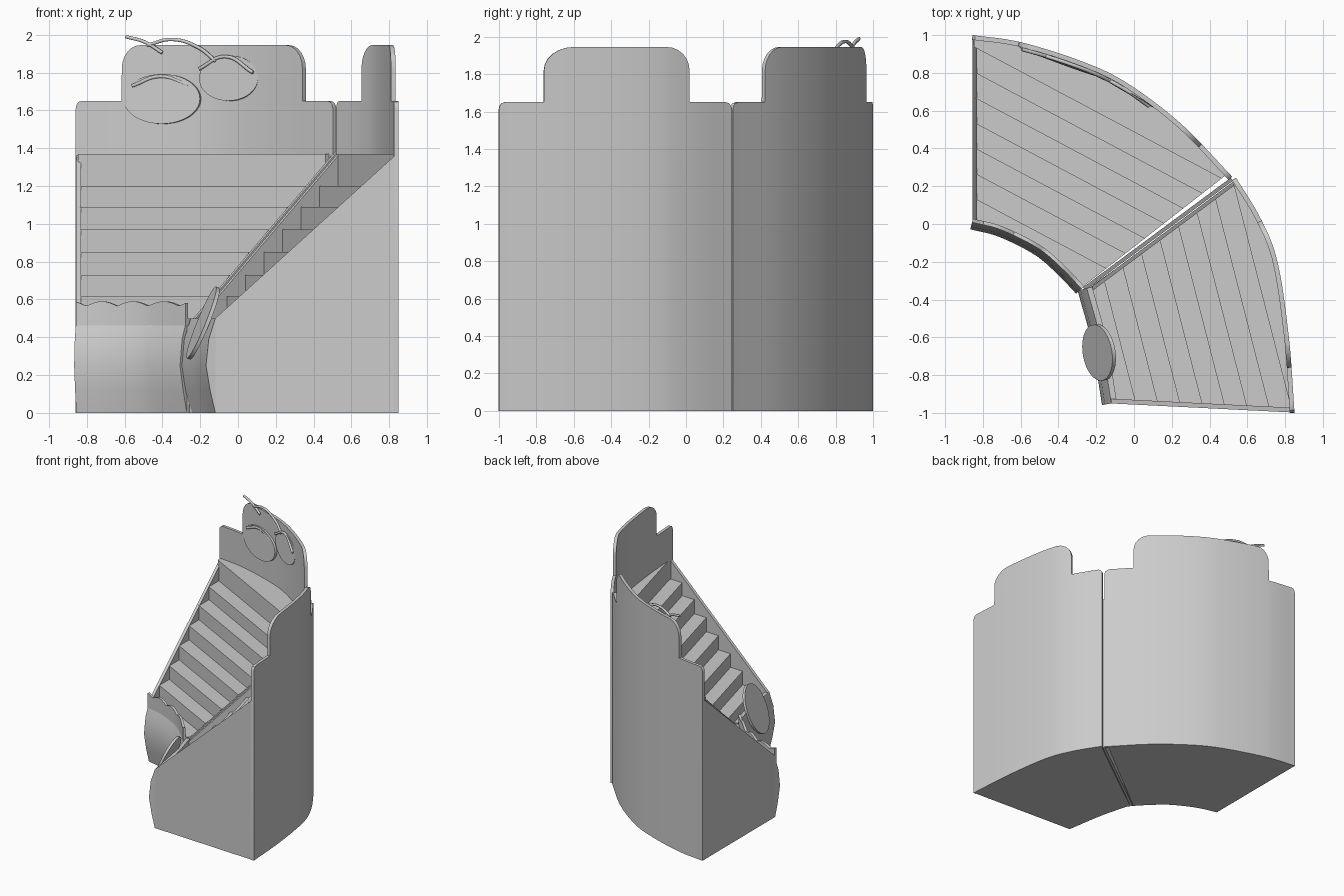
import bpy, bmesh, math
from mathutils import Vector, Matrix
from mathutils.geometry import interpolate_bezier

if "Cube" in bpy.data.objects:
    bpy.data.objects.remove(bpy.data.objects["Cube"])

CENTRE = Vector((-0.85, -0.88))


def finish(name, bm, smooth=True):
    bmesh.ops.recalc_face_normals(bm, faces=bm.faces)
    me = bpy.data.meshes.new(name)
    bm.to_mesh(me)
    bm.free()
    ob = bpy.data.objects.new(name, me)
    bpy.context.collection.objects.link(ob)
    if smooth:
        bpy.ops.object.select_all(action='DESELECT')
        ob.select_set(True)
        bpy.context.view_layer.objects.active = ob
        bpy.ops.object.shade_smooth_by_angle(angle=math.radians(30))
    return ob


class Path:
    """Smooth plan curve looked up by its x (axis 0) or y (axis 1)."""
    def __init__(self, pts, axis):
        p = [Vector(q) for q in pts]
        p = [2 * p[0] - p[1]] + p + [2 * p[-1] - p[-2]]
        self.axis, s = axis, []
        for i in range(1, len(p) - 2):
            a, b = p[i], p[i + 1]
            s += interpolate_bezier(a, a + (b - p[i - 1]) / 6, b - (p[i + 2] - a) / 6, b, 9)
        self.s = sorted([Vector(q[:2]) for q in s], key=lambda q: q[axis])
        self.lo, self.hi = self.s[0][axis], self.s[-1][axis]

    def raw(self, v):
        k = self.axis
        for a, b in zip(self.s, self.s[1:]):
            if b[k] - a[k] > 1e-7 and v <= b[k]:
                break
        return a.lerp(b, (v - a[k]) / max(b[k] - a[k], 1e-7))

    def at(self, v, inward=0.0):
        d = self.raw(min(v + .02, self.hi)) - self.raw(max(v - .02, self.lo))
        n = Vector((-d.y, d.x)).normalized()
        q = self.raw(v)
        if n.dot(CENTRE - q) < 0:
            n = -n
        return q + n * inward

    def samples(self, n, lo=None, hi=None):
        lo, hi = self.lo if lo is None else lo, self.hi if hi is None else hi
        return [lo + (hi - lo) * i / n for i in range(n + 1)]


def loft(name, rings):
    bm = bmesh.new()
    vs = [[bm.verts.new(c) for c in r] for r in rings]
    m = len(vs[0])
    for a, b in zip(vs, vs[1:]):
        for i in range(m):
            bm.faces.new((a[i], a[(i + 1) % m], b[(i + 1) % m], b[i]))
    bm.faces.new(vs[0])
    bm.faces.new(vs[-1])
    return finish(name, bm)


def curved_wall(name, path, top, z0, i0, i1, n=24):
    """Wall following a path; top is a list of (position, height)."""
    cols = list(top)
    for v in path.samples(n)[1:-1]:
        for (a, za), (b, zb) in zip(top, top[1:]):
            if a + .004 < v < b - .004:
                cols.append((v, za + (zb - za) * (v - a) / (b - a)))
    rings = []
    for v, z in sorted(cols, key=lambda c: c[0]):
        o, i = path.at(v, i0), path.at(v, i1)
        rings.append([(*o, z0), (*o, z), (*i, z), (*i, z0)])
    return loft(name, rings)


def corner(v0, v1, z0, z1, n=6):
    """Rounded corner rising from v0 towards v1."""
    return [(v1 + (v0 - v1) * math.cos(i * math.pi / 2 / n),
             z0 + (z1 - z0) * math.sin(i * math.pi / 2 / n)) for i in range(n + 1)]


def merlon_top(lo, hi, a, b, ra, rb):
    e = .001
    return (corner(lo, lo + .03, 1.61, 1.65, 3) + [(a, 1.65)]
            + corner(a + e, a + ra, 1.82, 1.945)
            + corner(b - e, b - rb, 1.82, 1.945)[::-1]
            + [(b, 1.65)] + corner(hi, hi - .03, 1.61, 1.65, 3)[::-1])


def slab(name, a, b, za, zb, t):
    a, b = Vector(a), Vector(b)
    d = (b - a).normalized()
    off = Vector((-d.y, d.x)) * t
    rings = [[(*(a + o), 0), (*(b + o), 0), (*(b + o), zb), (*(a + o), za)]
             for o in (Vector((0, 0)), off)]
    return loft(name, rings)


def stairs(name, plan, angle, top_n, run):
    """Stair profile extruded sideways, trimmed to the wedge-shaped plan."""
    heights = [.38, .50, .615, .73, .85, .97, 1.09, 1.20, 1.37]
    prof, n = [(-1.5, 0), (-1.5, heights[0])], top_n - 7 * run
    for lo, hi in zip(heights, heights[1:]):
        prof += [(n, lo), (n, hi)]
        n += run
    prof += [(1.8, heights[-1]), (1.8, 0)]
    u, w = Vector((math.cos(angle), math.sin(angle))), Vector((-math.sin(angle), math.cos(angle)))
    ob = loft(name, [[(*(u * s + w * k), z) for s, z in prof] for k in (-2, 2)])
    cut = loft(name + "_plan_cutter", [[(*q, z) for q in plan] for z in (0, 1.6)])
    mod = ob.modifiers.new("trim", 'BOOLEAN')
    mod.operation, mod.solver, mod.object = 'INTERSECT', 'EXACT', cut
    bpy.context.view_layer.objects.active = ob
    bpy.ops.object.modifier_apply(modifier=mod.name)
    bpy.data.objects.remove(cut)
    ob.data.shade_flat()


# Plan curves
outer_a = Path([(-.855, 1), (-.61, .965), (-.3, .87), (-.05, .755), (.25, .53), (.52, .25)], 0)
inner_a = Path([(-.855, .02), (-.7, -.02), (-.5, -.12), (-.37, -.23), (-.27, -.335)], 0)
outer_b = Path([(.54, .245), (.67, .03), (.76, -.2), (.82, -.6), (.85, -1)], 1)
inner_b = Path([(-.25, -.34), (-.175, -.62), (-.12, -.95)], 1)

# Stepped wedges
plan_a = ([outer_a.at(v, .015) for v in outer_a.samples(20, -.845, .5)]
          + [inner_a.at(v) for v in inner_a.samples(12, -.845, -.272)[::-1]])
plan_b = ([outer_b.at(v, .015) for v in outer_b.samples(16, -.99, .225)]
          + [inner_b.at(v) for v in inner_b.samples(8, -.94, -.345)[::-1]])
stairs("left_stairs", plan_a, math.radians(62), .43, .118)
stairs("right_stairs", plan_b, math.radians(14.4), .563, .113)

# Curved back walls with raised rounded tops
curved_wall("left_back_wall", outer_a, merlon_top(-.855, .52, -.61, .36, .1, .09), 0, 0, .025)
curved_wall("right_back_wall", outer_b, merlon_top(-1, .245, -.76, .02, .16, .12), 0, 0, .025)

# Sloping side walls and divider
slab("left_side_wall", (-.855, .02), (-.855, .995), .52, 1.38, -.025)
slab("right_side_wall", (-.12, -.95), (.845, -.998), .5, 1.375, .025)
slab("divider_left", (-.27, -.335), (.512, .245), .46, 1.38, -.02)
slab("divider_right", (-.256, -.355), (.526, .225), .45, 1.37, -.02)

# Bulging front panels
bulge = [(0, 0), (.028, .12), (.05, .25), (.035, .39), (0, .5), (-.03, .5), (-.03, 0)]
for name, path in (("left_front_panel", inner_a), ("right_front_panel", inner_b)):
    loft(name, [[(*path.at(v, o), z) for o, z in bulge] for v in path.samples(14)])

# Wavy trim on the left front panel
wave = [(v, .565 + .025 * abs(math.sin((v + .8) * 19))) for v in inner_a.samples(40)]
curved_wall("wavy_trim", inner_a, wave, .44, .012, -.008, 2)


def oval(name, loc, normal, rx, rz, t):
    z = Vector(normal).normalized()
    x = Vector((0, 0, 1)).cross(z).normalized()
    m = Matrix((x, z.cross(x), z)).transposed().to_4x4()
    m = Matrix.Translation(loc) @ m @ Matrix.Diagonal((rx, rz, t, 1))
    bm = bmesh.new()
    bmesh.ops.create_cone(bm, cap_ends=True, segments=40, radius1=1, radius2=1, depth=1, matrix=m)
    finish(name, bm)


# Oval decorations
oval("large_fruit_disc", (-.40, .868, 1.66), (-.37, -1, .05), .215, .132, .02)
oval("small_fruit_disc", (.0 - .045, .715, 1.77), (-.58, -1, .05), .18, .12, .02)
oval("front_oval", (-.185, -.68, .475), (-.92, -.15, .38), .15, .205, .02)


def stem(name, pts):
    cu = bpy.data.curves.new(name, 'CURVE')
    cu.dimensions, cu.bevel_depth, cu.bevel_resolution = '3D', .01, 1
    cu.resolution_u, cu.use_fill_caps = 6, True
    sp = cu.splines.new('BEZIER')
    sp.bezier_points.add(len(pts) - 1)
    for bp, (x, z) in zip(sp.bezier_points, pts):
        q = outer_a.at(x, .035)
        bp.co = (q.x, q.y, z)
        bp.handle_left_type = bp.handle_right_type = 'AUTO'
    bpy.context.collection.objects.link(bpy.data.objects.new(name, cu))


# Stems and highlights
stem("short_stem", [(-.585, 1.99), (-.48, 1.96), (-.39, 1.905)])
stem("long_stem", [(-.47, 1.945), (-.34, 1.975), (-.2, 1.935), (-.1, 1.86)])
stem("large_highlight", [(-.55, 1.73), (-.4, 1.78), (-.25, 1.735)])
stem("small_highlight", [(-.19, 1.82), (-.05, 1.885), (.1, 1.8)])
